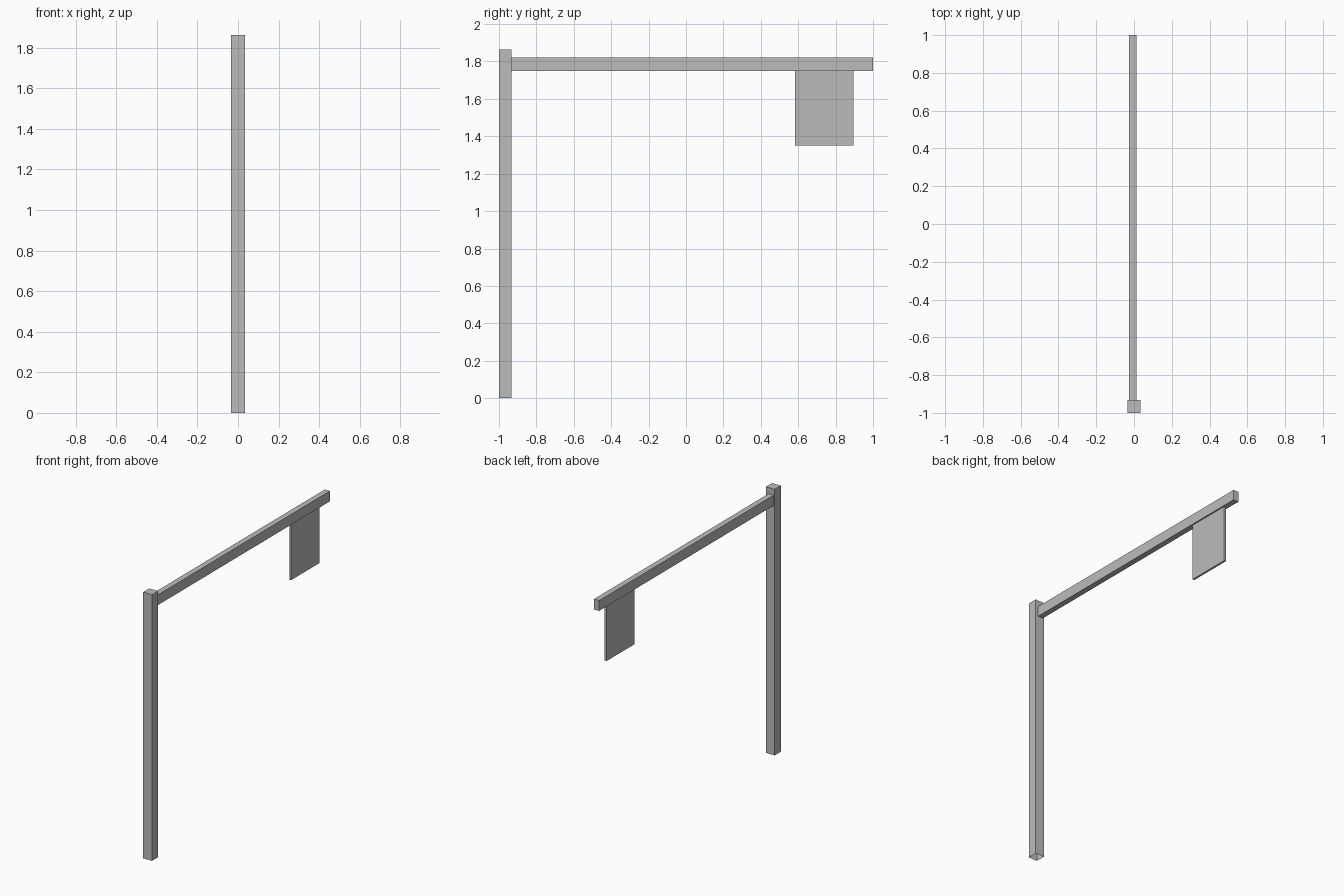
import bpy
import bmesh

default = bpy.data.objects.get("Cube")
if default:
    bpy.data.objects.remove(default, do_unlink=True)

GREY = (0.5, 0.5, 0.5, 1.0)
grey = bpy.data.materials.new("plain grey")
grey.use_nodes = True
grey.diffuse_color = GREY
grey.node_tree.nodes["Principled BSDF"].inputs["Base Color"].default_value = GREY


def box(name, low, high, open_side=None):
    """Box between two corners; open_side is the direction of a face to leave out."""
    bm = bmesh.new()
    bmesh.ops.create_cube(bm, size=1)
    for v in bm.verts:
        v.co = [(a + b) / 2 + c * (b - a) for a, b, c in zip(low, high, v.co)]
    bm.normal_update()
    if open_side:
        gone = [f for f in bm.faces
                if sum(n * d for n, d in zip(f.normal, open_side)) > 0.9]
        bmesh.ops.delete(bm, geom=gone, context='FACES_ONLY')
    mesh = bpy.data.meshes.new(name)
    bm.to_mesh(mesh)
    bm.free()
    mesh.materials.append(grey)
    obj = bpy.data.objects.new(name, mesh)
    bpy.context.collection.objects.link(obj)
    return obj


# Upright post, open underneath
box("post", (-0.034, -1, 0), (0.034, -0.932, 1.863), open_side=(0, 0, -1))
# Long arm butted against the back of the post, slightly off centre
box("arm", (-0.027, -0.932, 1.748), (0.013, 1, 1.82))
# Thin panel hanging under the arm
box("hanging_panel", (-0.011, 0.583, 1.352), (0.003, 0.895, 1.748))
